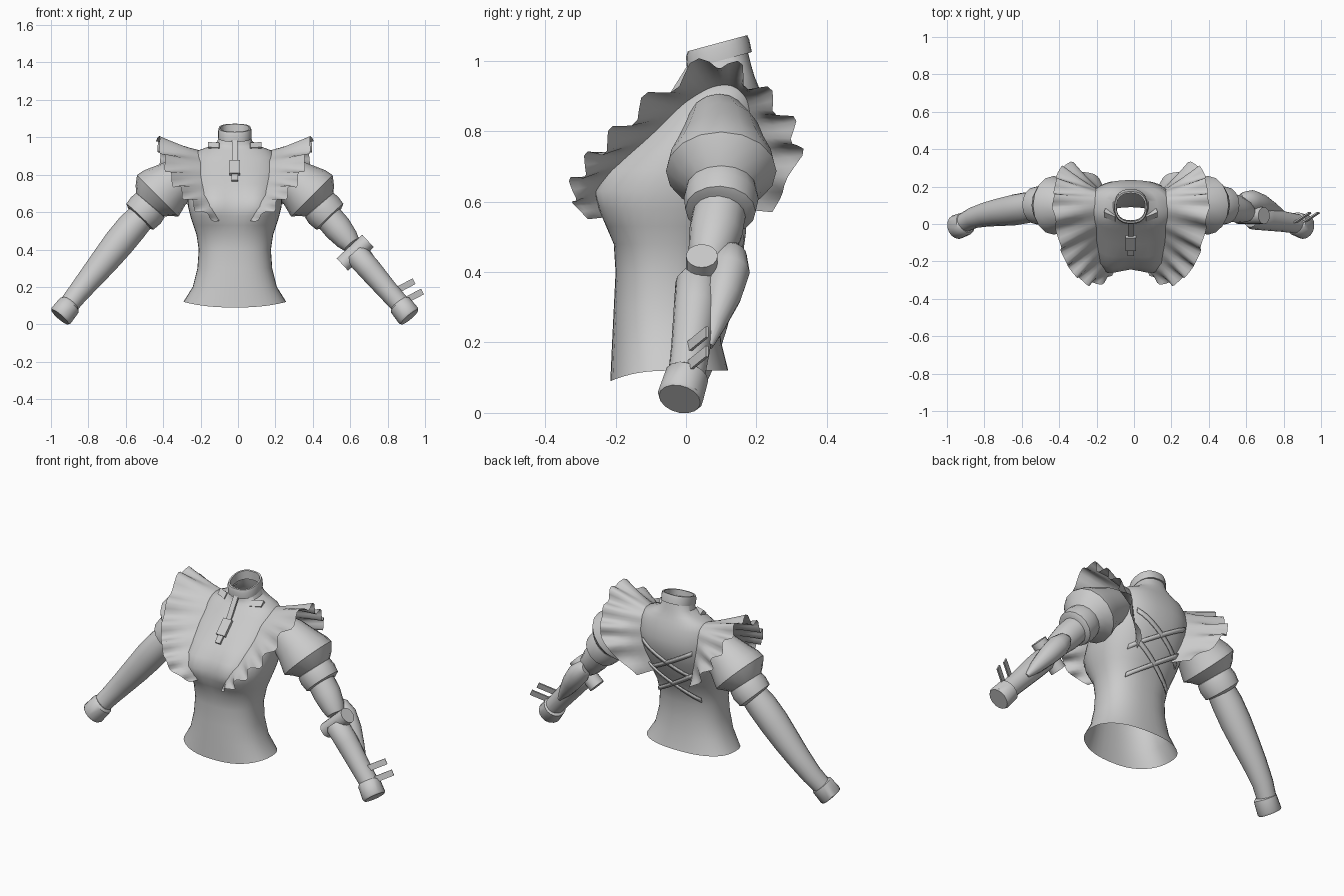
import bpy, bmesh, math
from mathutils import Vector

if "Cube" in bpy.data.objects:
    bpy.data.objects.remove(bpy.data.objects["Cube"])

CX = -0.017   # body centre line
POW = 0.84    # squareness of the bodice sections
GREY = (0.6, 0.6, 0.6, 1)
cloth = bpy.data.materials.new("plain grey")
cloth.use_nodes = True
cloth.diffuse_color = GREY
cloth.node_tree.nodes["Principled BSDF"].inputs["Base Color"].default_value = GREY


def make(name, verts, faces, angle=40, thickness=0):
    me = bpy.data.meshes.new(name)
    me.from_pydata([tuple(v) for v in verts], [], faces)
    bm = bmesh.new()
    bm.from_mesh(me)
    bmesh.ops.recalc_face_normals(bm, faces=bm.faces)
    bm.to_mesh(me)
    bm.free()
    me.materials.append(cloth)
    ob = bpy.data.objects.new(name, me)
    bpy.context.collection.objects.link(ob)
    bpy.ops.object.select_all(action='DESELECT')
    ob.select_set(True)
    bpy.context.view_layer.objects.active = ob
    bpy.ops.object.shade_smooth_by_angle(angle=math.radians(angle))
    if thickness:
        ob.modifiers.new("thickness", 'SOLIDIFY').thickness = thickness
    return ob


def grid(rows, closed):
    n = len(rows[0])
    verts = [v for r in rows for v in r]
    faces = [(i * n + j, i * n + (j + 1) % n, (i + 1) * n + (j + 1) % n, (i + 1) * n + j)
             for i in range(len(rows) - 1) for j in range(n if closed else n - 1)]
    return verts, faces


def tube(name, path, s=1, sides=16):
    """Round sections (x, y, z, radius) along a path; s picks the body side."""
    pts = [Vector((CX + s * x, y, z)) for x, y, z, r in path]
    rows = []
    for i, p in enumerate(pts):
        t = (pts[min(i + 1, len(pts) - 1)] - pts[max(i - 1, 0)]).normalized()
        u = t.cross(Vector((0, 1, 0))).normalized()
        v = t.cross(u)
        r = path[i][3]
        rows.append([p + r * (u * math.cos(a) + v * math.sin(a))
                     for a in (2 * math.pi * k / sides for k in range(sides))])
    verts, faces = grid(rows, True)
    faces += [tuple(range(sides)), tuple(range(len(verts) - sides, len(verts)))]
    return make(name, verts, faces)


def bust(x, z):
    return .038 * math.exp(-((abs(x) - .135) / .085) ** 2 - ((z - .64) / .1) ** 2)


def loft(name, rows, sides=40, droop=0.0):
    """Level rings (z, half width, front y, back y, tilt); droop lowers the front hem."""
    out = []
    for i, (z, w, f, b, tilt) in enumerate(rows):
        ring = []
        for k in range(sides):
            a = 2 * math.pi * k / sides
            c, sn = math.cos(a), math.sin(a)
            x = w * math.copysign(abs(c) ** POW, c)
            dy = (b - f) / 2 * math.copysign(abs(sn) ** POW, sn)
            y = (f + b) / 2 + dy - (bust(x, z) * min(1, -3 * sn) if sn < 0 else 0)
            drop = droop * max(0, -sn) ** 2 if i == 0 else 0
            ring.append((CX + x, y, z + tilt * dy - drop))
        out.append(ring)
    return make(name, *grid(out, True))


def bar(name, a, b, wdir, width, thick):
    """Flat bar from a to b."""
    a, b, w = Vector(a), Vector(b), Vector(wdir).normalized()
    n = (b - a).cross(w).normalized() * thick / 2
    w = w * width / 2
    rows = [[p - w - n, p + w - n, p + w + n, p - w + n] for p in (a, b)]
    verts, faces = grid(rows, True)
    return make(name, verts, faces + [(0, 1, 2, 3), (4, 5, 6, 7)], 30)


def spline(pts, t):
    """Smooth curve through pts, t from 0 to 1."""
    p = [Vector(q) for q in pts]
    f = t * (len(p) - 1)
    i = min(int(f), len(p) - 2)
    f -= i
    p0, p1, p2, p3 = p[max(i - 1, 0)], p[i], p[i + 1], p[min(i + 2, len(p) - 1)]
    return 0.5 * (2 * p1 + (p2 - p0) * f + (2 * p0 - 5 * p1 + 4 * p2 - p3) * f * f
                  + (3 * p1 - p0 - 3 * p2 + p3) * f ** 3)


# Bodice with open hem and neck
BODY = [(.12, .275, -.215, .12, 0), (.2, .225, -.21, .1, 0), (.3, .2, -.205, .09, 0),
        (.4, .193, -.2, .09, 0), (.48, .205, -.205, .11, 0), (.53, .222, -.225, .135, 0),
        (.58, .238, -.237, .16, 0), (.63, .25, -.24, .185, 0), (.69, .254, -.218, .21, 0),
        (.75, .252, -.175, .23, 0), (.82, .245, -.11, .235, 0), (.89, .225, -.04, .22, 0),
        (.93, .195, -.005, .205, 0), (.95, .14, .01, .195, .05), (.975, .095, .015, .185, .15),
        (1.02, .08, .02, .172, .27)]
loft("bodice", BODY, droop=.03)
loft("collar_band", [(1.005, .078, .02, .165, .27), (1.0, .09, .003, .187, .27),
                     (1.035, .09, 0, .18, .27), (1.05, .086, .005, .174, .27),
                     (1.05, .077, .014, .165, .27), (1.0, .076, .02, .165, .27)], 24)


def body_y(x, z, side):
    """Depth of the bodice surface: side -1 for the front, 1 for the back."""
    for lo, hi in zip(BODY, BODY[1:]):
        if lo[0] <= z <= hi[0]:
            k = (z - lo[0]) / (hi[0] - lo[0])
            w, f, b = (lo[i] + (hi[i] - lo[i]) * k for i in (1, 2, 3))
            e = 2 / POW
            y = (f + b) / 2 + side * (b - f) / 2 * max(0, 1 - (abs(x) / w) ** e) ** (1 / e)
            return y - (bust(x, z) if side < 0 else 0)


# Shoulder ruffles, from the bust over the shoulder to the back
FRONT_SEAM = [(.08, .555), (.13, .63), (.165, .715), (.18, .8), (.185, .88)]
BACK_SEAM = [(.185, .905), (.185, .83), (.165, .72), (.115, .58)]
INNER = ([(x, body_y(x, z, -1) + .004, z) for x, z in FRONT_SEAM] + [(.19, .1, .93)]
         + [(x, body_y(x, z, 1) - .004, z) for x, z in BACK_SEAM])
OUTER = [(.1, -.278, .55), (.2, -.325, .615), (.28, -.29, .70), (.345, -.21, .785),
         (.385, -.09, .9), (.415, .08, 1.0), (.408, .19, .935), (.385, .285, .84),
         (.325, .318, .73), (.17, .245, .57)]
WAVES, STEPS, DEEP = 11, 6, 5


def ruffle(name, s):
    rows, total = [], WAVES * STEPS
    for i in range(total + 1):
        t = i / total
        a, b = spline(INNER, t), spline(OUTER, t)
        along = spline(OUTER, min(t + .01, 1)) - spline(OUTER, max(t - .01, 0))
        n = along.cross(b - a).normalized()
        amp = .024 * min(1, 8 * t + .2, 8 * (1 - t) + .2) * math.sin(2 * math.pi * WAVES * t)
        row = []
        for j in range(DEEP):
            k = j / (DEEP - 1)
            p = a.lerp(b, k) + n * amp * k ** 1.5
            row.append((CX + s * p.x, p.y, p.z))
        rows.append(row)
    make(name, *grid(rows, False), angle=60)


# Parts shared by both arms
for side, s in (("left", 1), ("right", -1)):
    ruffle(side + "_ruffle", s)
    tube(side + "_puff_sleeve", [(.19, .09, .83, .085), (.28, .1, .785, .112), (.34, .1, .745, .13),
                                 (.39, .1, .705, .152), (.412, .1, .687, .157),
                                 (.435, .1, .66, .125), (.46, .098, .63, .085)], s)
    tube(side + "_sleeve_band", [(.445, .1, .645, .08), (.452, .1, .637, .1), (.475, .1, .61, .106),
                                 (.508, .098, .575, .1), (.515, .097, .568, .08)], s)
    tube(side + "_wrist_cuff", [(.878, .005, .11, .052), (.884, .002, .103, .063),
                                (.929, -.016, .046, .066), (.935, -.018, .039, .06)], s)
    x = CX + s * .11
    bar(side + "_collar_pin", (x - s * .03, .035, .948), (x + s * .03, .06, .951),
        (0, .7, .7), .038, .03)

# Plain right forearm
tube("right_forearm", [(.49, .098, .585, .075), (.55, .088, .52, .083), (.62, .076, .435, .083),
                       (.7, .064, .335, .075), (.77, .052, .25, .066), (.84, .034, .165, .057),
                       (.895, .005, .095, .052)], -1)

# Jointed left forearm
tube("left_elbow_sleeve", [(.49, .098, .585, .075), (.55, .085, .515, .076),
                           (.6, .07, .455, .064), (.625, .06, .425, .05)])
tube("left_elbow_joint", [(.575, .045, .32, .045), (.712, .045, .446, .045)])
tube("left_forearm", [(.64, .035, .385, .052), (.655, .034, .368, .064), (.72, .028, .295, .063),
                      (.81, .014, .19, .056), (.895, 0, .095, .052)])
tube("left_elbow_guard", [(.585, .13, .46, .03), (.605, .128, .45, .045), (.645, .122, .405, .06),
                          (.7, .105, .335, .053), (.76, .08, .255, .035), (.81, .065, .19, .012)])
for i, (x, z) in enumerate(((.84, .177), (.885, .122))):
    bar("left_wrist_blade_%d" % (i + 1), (x, -.005, z), (x + .1, .06, z + .053),
        (-.45, 0, .9), .034, .008)

# Front fastening
bar("front_strap", (CX, .01, .985), (CX, -.065, .865), (1, 0, 0), .03, .012)
bar("front_buckle", (CX, -.065, .87), (CX, -.135, .8), (1, 0, 0), .056, .026)
bar("front_strap_tail", (CX, -.13, .8), (CX, -.165, .765), (1, 0, 0), .034, .02)

# Crossed laces on the back
for i, (top, low, half) in enumerate(((.77, .58, .165), (.62, .44, .14))):
    for side, s in (("left", 1), ("right", -1)):
        rows = []
        for k in range(13):
            x = s * half * (1 - k / 6)
            z = top + (low - top) * k / 12
            rows.append([(CX + x, body_y(x, z + d, 1) + .008, z + d) for d in (-.013, .013)])
        make("%s_back_lace_%d" % (side, i + 1), *grid(rows, False), thickness=.008)
